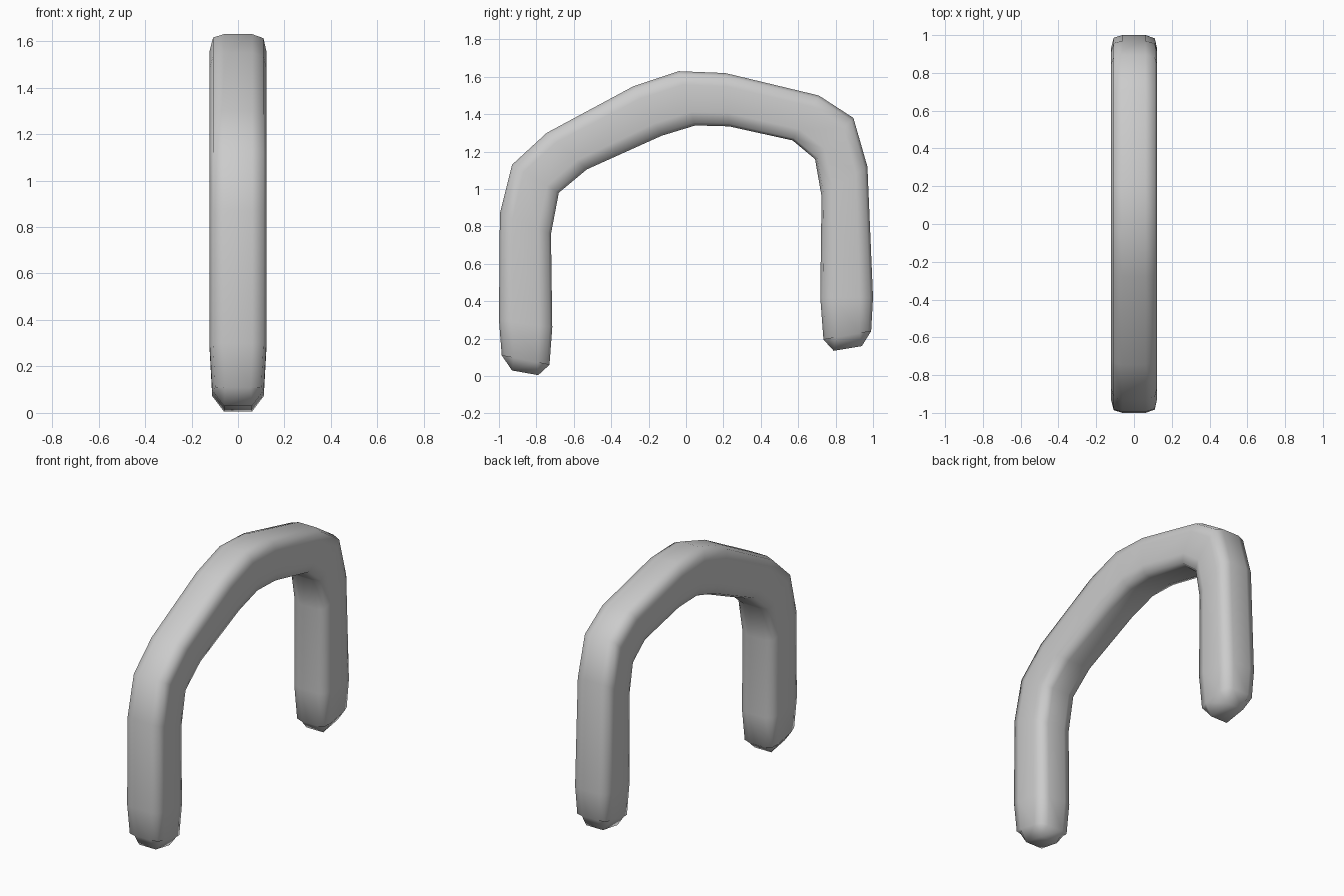
import bpy, bmesh
from mathutils import Vector

if "Cube" in bpy.data.objects:
    bpy.data.objects.remove(bpy.data.objects["Cube"])

# Stations along the arch: outer (y, z), inner (y, z), half width in x
STATIONS = [
    (-0.985, 0.11, -0.73, 0.06, 0.111),
    (-1.0, 0.30, -0.715, 0.26, 0.122),
    (-0.995, 0.87, -0.722, 0.76, 0.122),
    (-0.93, 1.13, -0.68, 0.98, 0.122),
    (-0.745, 1.30, -0.53, 1.105, 0.122),
    (-0.28, 1.55, -0.13, 1.285, 0.122),
    (-0.04, 1.63, 0.05, 1.34, 0.122),
    (0.21, 1.62, 0.23, 1.335, 0.122),
    (0.71, 1.50, 0.57, 1.26, 0.122),
    (0.895, 1.38, 0.69, 1.16, 0.122),
    (0.97, 1.12, 0.725, 0.96, 0.122),
    (1.0, 0.42, 0.718, 0.42, 0.122),
    (0.99, 0.24, 0.735, 0.195, 0.111),
]
# Closed tips of the two legs
TIPS = [(-0.93, 0.03, -0.79, 0.005, 0.06), (0.94, 0.16, 0.79, 0.135, 0.06)]

# Rounded-square section: (across, depth), one corner group per quadrant
SECTION = []
a, b = 1.0, 0.0
for q in range(4):
    for u, v in ((1, 0.5), (0.9, 0.88), (0.5, 1)):
        SECTION.append((u * a - v * b, u * b + v * a))
    a, b = -b, a
SQUARE = [(1, 1), (-1, 1), (-1, -1), (1, -1)]

bm = bmesh.new()


def ring(station, section):
    yo, zo, yi, zi, w = station
    outer, inner = Vector((0, yo, zo)), Vector((0, yi, zi))
    mid, half = (outer + inner) / 2, (outer - inner) / 2
    return [bm.verts.new(mid + half * d + Vector((w * c, 0, 0))) for c, d in section]


# Swept arch body
rings = [ring(s, SECTION) for s in STATIONS]
for r, s in zip(rings, rings[1:]):
    for i in range(12):
        j = (i + 1) % 12
        bm.faces.new((r[i], r[j], s[j], s[i]))

# Rounded leg tips
for r, tip in ((rings[0], TIPS[0]), (rings[-1], TIPS[1])):
    cap = ring(tip, SQUARE)
    bm.faces.new(cap)
    for q in range(4):
        k = 3 * q
        bm.faces.new((r[k], r[k + 1], r[k + 2], cap[q]))
        bm.faces.new((r[k + 2], r[(k + 3) % 12], cap[(q + 1) % 4], cap[q]))

bmesh.ops.recalc_face_normals(bm, faces=bm.faces)
for f in bm.faces:
    f.smooth = True
mesh = bpy.data.meshes.new("arch_handle")
bm.to_mesh(mesh)
bm.free()
handle = bpy.data.objects.new("arch_handle", mesh)
bpy.context.collection.objects.link(handle)
